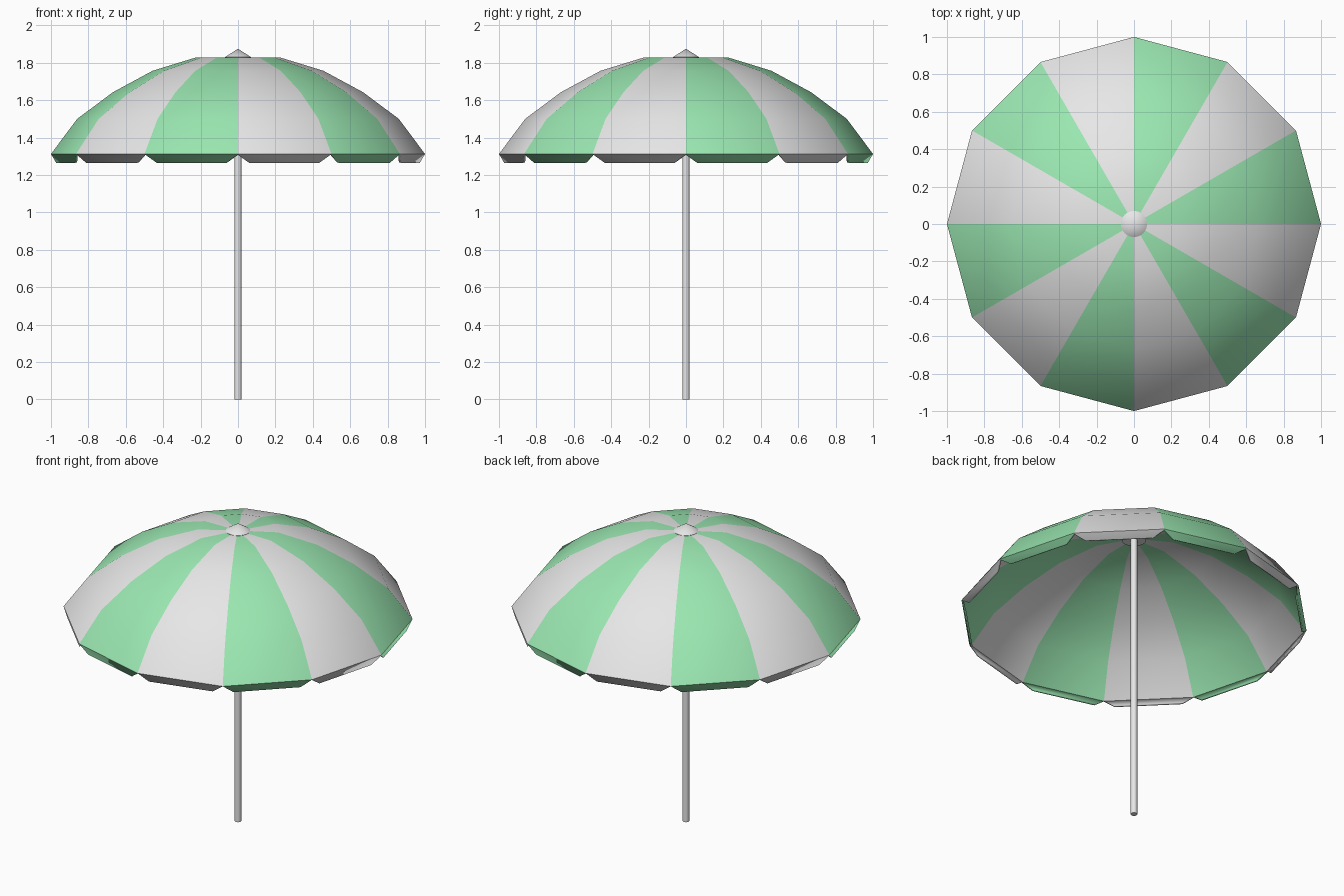
import bpy, bmesh, math
from mathutils import Vector

if "Cube" in bpy.data.objects:
    bpy.data.objects.remove(bpy.data.objects["Cube"])


def material(name, rgb):
    m = bpy.data.materials.new(name)
    m.use_nodes = True
    color = (*rgb, 1)
    m.diffuse_color = color
    m.node_tree.nodes["Principled BSDF"].inputs["Base Color"].default_value = color
    return m


WHITE = material("off white", (0.8, 0.8, 0.8))
GREEN = material("mint green", (0.325, 0.8, 0.44))


def finish(bm, name, mats):
    bmesh.ops.recalc_face_normals(bm, faces=bm.faces)
    mesh = bpy.data.meshes.new(name)
    bm.to_mesh(mesh)
    bm.free()
    obj = bpy.data.objects.new(name, mesh)
    bpy.context.collection.objects.link(obj)
    for m in mats:
        mesh.materials.append(m)
    bpy.ops.object.select_all(action="DESELECT")
    obj.select_set(True)
    bpy.context.view_layer.objects.active = obj
    bpy.ops.object.shade_smooth_by_angle(angle=math.radians(35))
    return obj


def lathe(name, profile, sides, mat):
    """Revolve a radius/height profile, closing its ends with caps or tips."""
    bm = bmesh.new()
    verts = [bm.verts.new((r, 0, z)) for r, z in profile]
    edges = [bm.edges.new(pair) for pair in zip(verts, verts[1:])]
    bmesh.ops.spin(bm, geom=verts + edges, axis=(0, 0, 1), cent=(0, 0, 0),
                   angle=math.tau, steps=sides, use_merge=True)
    bmesh.ops.remove_doubles(bm, verts=bm.verts, dist=0.0001)
    return finish(bm, name, [mat])


# Canopy: twelve alternating panels, each ending in a hanging flap
PANELS = 12
PROFILE = [(0.23, 1.827), (0.457, 1.757), (0.668, 1.643), (0.86, 1.5), (1.0, 1.312)]
FLAP_BOTTOM = 1.265
bm = bmesh.new()
apex = bm.verts.new((0, 0, 1.829))
rings = []
for r, z in PROFILE:
    rings.append([bm.verts.new((r * math.cos(math.tau * k / PANELS),
                                r * math.sin(math.tau * k / PANELS), z))
                  for k in range(PANELS)])
for k in range(PANELS):
    n = (k + 1) % PANELS
    faces = [bm.faces.new((apex, rings[0][k], rings[0][n]))]
    for upper, lower in zip(rings, rings[1:]):
        faces.append(bm.faces.new((upper[k], lower[k], lower[n], upper[n])))
    # Tapered flap leaning slightly inward
    a, b = rings[-1][k], rings[-1][n]
    low = []
    for t in (0.12, 0.88):
        p = a.co.lerp(b.co, t) * 0.988
        low.append(bm.verts.new(Vector((p.x, p.y, FLAP_BOTTOM))))
    faces.append(bm.faces.new((a, low[0], low[1], b)))
    for f in faces:
        f.material_index = k % 2
canopy = finish(bm, "canopy", [GREEN, WHITE])
solid = canopy.modifiers.new("cloth thickness", "SOLIDIFY")
solid.thickness = 0.012
solid.offset = -1

# Pole and the pointed cap on top
lathe("pole", [(0, 0), (0.019, 0), (0.019, 1.82), (0, 1.82)], 16, WHITE)
lathe("top_cap", [(0, 1.808), (0.07, 1.808), (0.07, 1.83), (0, 1.875)], 24, WHITE)
